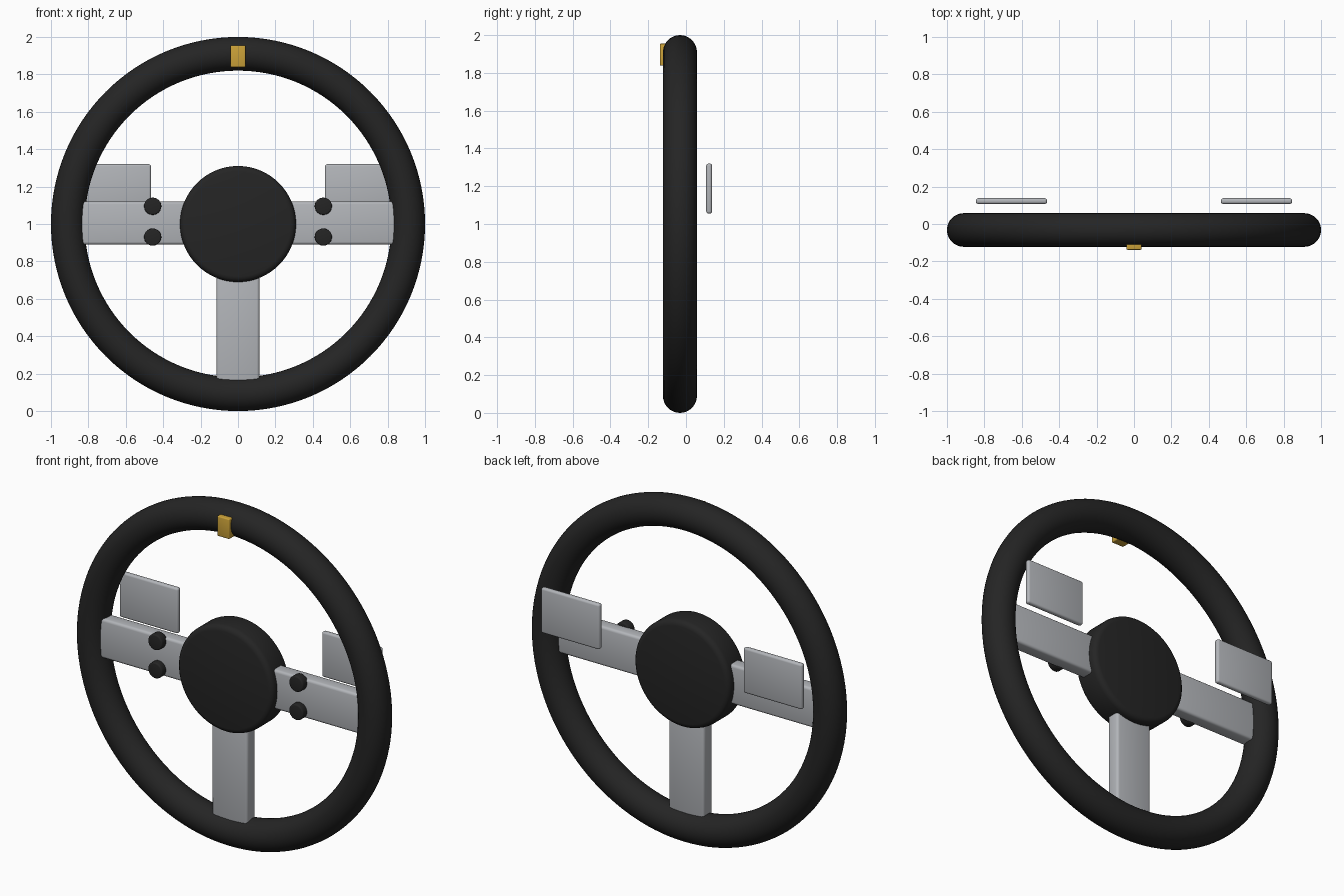
import bpy, math

if "Cube" in bpy.data.objects:
    bpy.data.objects.remove(bpy.data.objects["Cube"])


def material(name, rgb):
    m = bpy.data.materials.new(name)
    m.diffuse_color = (*rgb, 1)
    m.use_nodes = True
    m.node_tree.nodes["Principled BSDF"].inputs["Base Color"].default_value = m.diffuse_color
    return m


black = material("soft black", (0.018, 0.018, 0.018))
silver = material("satin silver", (0.45, 0.465, 0.49))
gold = material("gold yellow", (0.60, 0.36, 0.04))


def finish(name, mat, bevel=0, segments=3):
    ob = bpy.context.object
    ob.name = name
    ob.data.materials.append(mat)
    if bevel:
        mod = ob.modifiers.new("round edges", 'BEVEL')
        mod.width, mod.segments, mod.limit_method = bevel, segments, 'ANGLE'
        bpy.ops.object.modifier_apply(modifier=mod.name)
    bpy.ops.object.shade_smooth_by_angle(angle=math.radians(40))
    return ob


def box(name, mat, x, y, z, bevel):
    """Rounded box from (min, max) ranges."""
    bpy.ops.mesh.primitive_cube_add(size=1, location=[(a + b) / 2 for a, b in (x, y, z)])
    bpy.context.object.scale = [b - a for a, b in (x, y, z)]
    bpy.ops.object.transform_apply(location=False, rotation=False, scale=True)
    return finish(name, mat, bevel)


def disc(name, mat, x, z, radius, y0, y1, bevel, sides):
    """Rounded cylinder along y."""
    bpy.ops.mesh.primitive_cylinder_add(vertices=sides, radius=radius, depth=y1 - y0,
                                        location=(x, (y0 + y1) / 2, z),
                                        rotation=(math.pi / 2, 0, 0))
    return finish(name, mat, bevel)


# rim
bpy.ops.mesh.primitive_torus_add(major_radius=0.91, minor_radius=0.09,
                                 major_segments=128, minor_segments=32,
                                 location=(0, -0.032, 1), rotation=(math.pi / 2, 0, 0))
finish("rim", black)

# hub and lower spoke
disc("hub", black, 0, 1, 0.31, -0.123, 0.045, 0.03, 96)
box("lower_spoke", silver, (-0.115, 0.115), (-0.08, 0.0), (0.12, 0.8), 0.015)

# side spokes, buttons and rear paddles on both sides
for side, s in (("left", -1), ("right", 1)):
    box(side + "_spoke", silver, sorted((s * 0.2, s * 0.88)), (-0.08, 0.0), (0.89, 1.12), 0.015)
    box(side + "_paddle", silver, sorted((s * 0.465, s * 0.845)), (0.107, 0.138), (1.055, 1.32), 0.012)
    for row, z in (("upper", 1.095), ("lower", 0.93)):
        disc(f"{side}_{row}_button", black, s * 0.456, z, 0.046, -0.117, -0.065, 0.008, 40)

# top centre marker
box("centre_marker", gold, (-0.04, 0.04), (-0.138, -0.085), (1.838, 1.955), 0.006)
